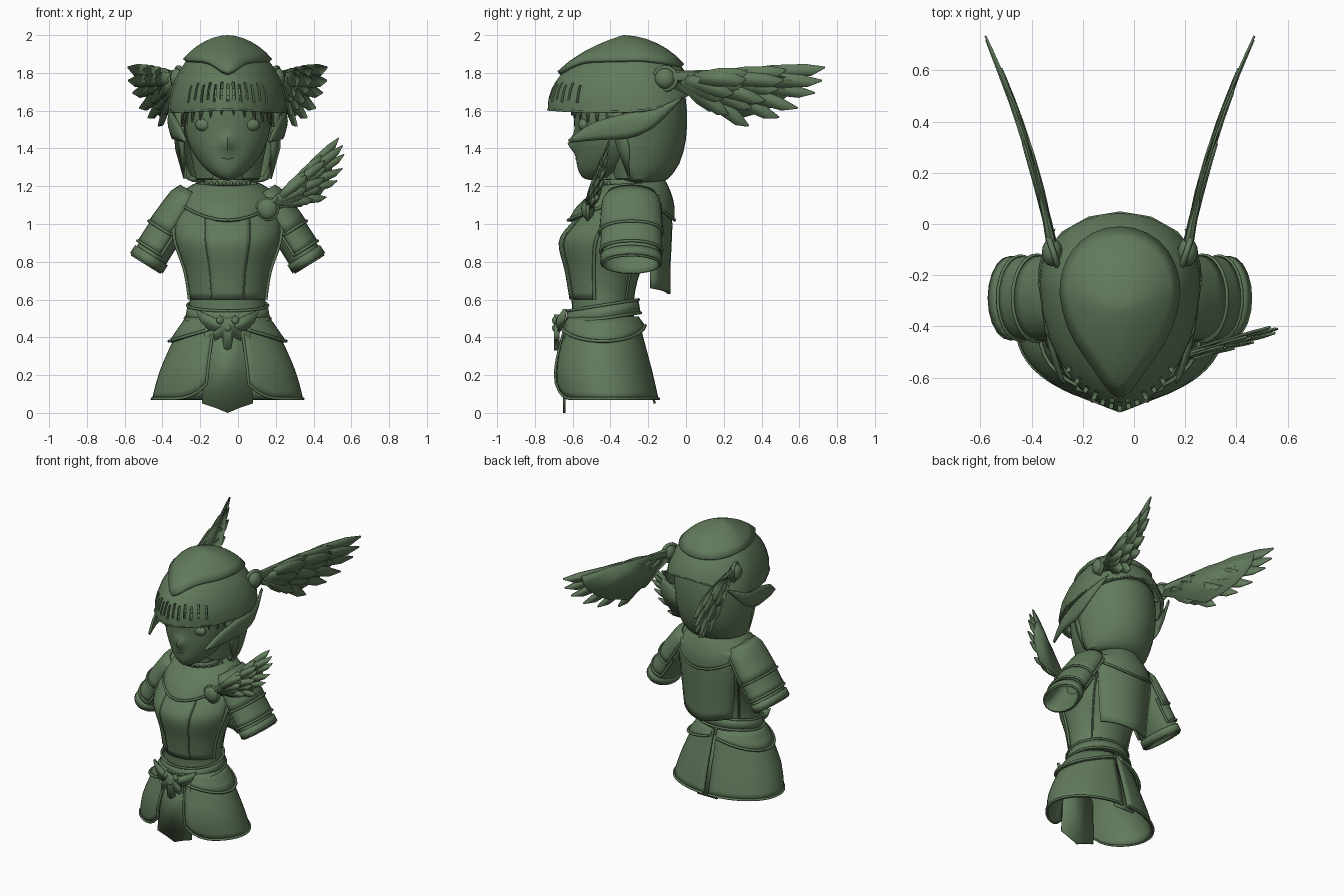
import bpy, bmesh
from math import sin, cos, asin, pi, radians, exp
from mathutils import Vector

if "Cube" in bpy.data.objects:
    bpy.data.objects.remove(bpy.data.objects["Cube"])

CX = -0.055  # the body's plane of symmetry
green = bpy.data.materials.new("moss_green")
green.use_nodes = True
green.diffuse_color = (0.12, 0.195, 0.105, 1)
green.node_tree.nodes["Principled BSDF"].inputs["Base Color"].default_value = green.diffuse_color


def add(name, data, mirror=False, thick=0, offset=-1):
    data.materials.append(green)
    ob = bpy.data.objects.new(name, data)
    bpy.context.collection.objects.link(ob)
    ob.location.x = CX
    if thick:
        m = ob.modifiers.new("thickness", "SOLIDIFY")
        m.thickness, m.offset = thick, offset
    if mirror:
        ob.modifiers.new("mirror", "MIRROR").use_clip = False
    return ob


def to_mesh(name, bm):
    bmesh.ops.remove_doubles(bm, verts=bm.verts, dist=1e-4)
    bmesh.ops.recalc_face_normals(bm, faces=bm.faces)
    me = bpy.data.meshes.new(name)
    bm.to_mesh(me)
    bm.free()
    return me


def surf(name, fn, nu, nv, **kw):
    """Grid surface from fn(u, v), u and v in 0..1."""
    bm = bmesh.new()
    g = [[bm.verts.new(fn(i / nu, j / nv)) for i in range(nu + 1)] for j in range(nv + 1)]
    for j in range(nv):
        for i in range(nu):
            bm.faces.new((g[j][i], g[j][i + 1], g[j + 1][i + 1], g[j + 1][i]))
    return add(name, to_mesh(name, bm), **kw)


def mix(rows, v):
    """Smooth interpolation along a list of rows."""
    n = len(rows) - 1
    k = min(int(v * n + 1e-6), n - 1)
    f = v * n - k
    quad = zip(rows[max(k - 1, 0)], rows[k], rows[k + 1], rows[min(k + 2, n)])
    return [b + f / 2 * (c - a + f * (2 * a - 5 * b + 4 * c - d + f * (3 * (b - c) + d - a))) for a, b, c, d in quad]


def ring(rows, a0=0, a1=360, grow=0, dz=lambda a: 0):
    """Elliptic loft; rows are (z, y centre, x radius, y radius), angle 0 is the front."""
    def fn(u, v):
        z, yc, rx, ry = mix(rows, v)
        a = radians(a0 + (a1 - a0) * u)
        return ((rx + grow) * sin(a), yc - (ry + grow) * cos(a), z + dz(a))
    return fn


def plate(name, pts, thick=0.012, **kw):
    bm = bmesh.new()
    bm.faces.new([bm.verts.new(p) for p in pts])
    return add(name, to_mesh(name, bm), thick=thick, offset=0, **kw)


def tube(name, pts, r=0.009, mirror=True):
    cu = bpy.data.curves.new(name, "CURVE")
    cu.dimensions, cu.bevel_depth, cu.bevel_resolution = "3D", r, 1
    sp = cu.splines.new("POLY")
    sp.points.add(len(pts) - 1)
    for p, q in zip(sp.points, pts):
        p.co = (*q, 1)
    return add(name, cu, mirror)


def ball(name, pos, size, **kw):
    bm = bmesh.new()
    bmesh.ops.create_uvsphere(bm, u_segments=16, v_segments=10, radius=1)
    for v in bm.verts:
        v.co = Vector(pos) + Vector([c * s for c, s in zip(v.co, size)])
    return add(name, to_mesh(name, bm), **kw)


STEPS = [i / 16 for i in range(17)]

# Helmet bowl with pointed, sloping visor
def helmet_at(a, v, grow=1.0):
    front = max(0, cos(a))
    rim = 1.635 - 0.035 * cos(a) - 0.04 * sin(a) ** 2 + (0.03 * cos(a) ** 2 if cos(a) < 0 else 0)
    r = cos(v * pi / 2) ** (1.1 + 0.5 * front) * grow if v < 1 else 0
    s = abs(sin(a)) ** (1.2 if front else 1) * (1 if sin(a) > 0 else -1)
    return Vector((0.315 * r * s, -0.22 - 0.11 * v - (0.51 if front else 0.265) * r * cos(a),
                   rim + (1.982 - rim) * sin(v * pi / 2) + (grow - 1) * 0.4))

helmet = surf("helmet", lambda u, v: helmet_at(2 * pi * u, v), 28, 10, thick=0.02)

# Breathing slots cut through the visor
bm = bmesh.new()
for i in range(-6, 7):
    a = asin((abs(i) * 0.034 / 0.3) ** 0.83) * (1 if i > 0 else -1)
    p = helmet_at(a, 0.16 + 0.02 * (i % 2))
    for v in bmesh.ops.create_cube(bm, size=1)["verts"]:
        x, y, z = v.co
        v.co = p + Vector((x * 0.014 * cos(a) + y * 0.1 * sin(a), x * 0.014 * sin(a) - y * 0.1 * cos(a), z * 0.09))
cutter = add("slot_cutter", to_mesh("slot_cutter", bm))
cutter.hide_render = True
cut = helmet.modifiers.new("slots", "BOOLEAN")
cut.operation, cut.object = "DIFFERENCE", cutter
baked = bpy.data.meshes.new_from_object(helmet.evaluated_get(bpy.context.evaluated_depsgraph_get()))
helmet.modifiers.clear()
helmet.data = baked
bpy.data.objects.remove(cutter)

# Crown plate with a dipped front edge
def crown(u, v):
    a = 2 * pi * u
    v0 = 0.47 - (0.14 * cos(a) ** 10 if cos(a) > 0 else 0.17 * cos(a) ** 2)
    return helmet_at(a, v0 + (1 - v0) * v, 1.045)
surf("crown_plate", crown, 32, 6, thick=0.025)
tube("helmet_rim", [helmet_at(2 * pi * s, 0.01) for s in STEPS], 0.006, False)

# Cheek guards curving in under the visor; rows are (x, y top, z top, y bottom, z bottom)
GUARD = [(0.22, -0.625, 1.445, -0.615, 1.43), (0.25, -0.54, 1.51, -0.55, 1.437), (0.275, -0.455, 1.55, -0.455, 1.445),
         (0.297, -0.3, 1.59, -0.3, 1.455), (0.305, -0.165, 1.61, -0.165, 1.515), (0.26, -0.02, 1.675, -0.03, 1.65)]
def guard(u, v):
    x, yt, zt, yb, zb = mix(GUARD, u)
    return (x + 0.012 * sin(pi * v), yt + (yb - yt) * v, zt + (zb - zt) * v)
surf("cheek_guard", guard, 15, 4, thick=0.012, mirror=True)

# Face with a small nose, and eyes
head = ring([(1.23, -0.49, 0, 0), (1.245, -0.48, 0.05, 0.065), (1.3, -0.43, 0.125, 0.145), (1.4, -0.39, 0.195, 0.195),
             (1.5, -0.37, 0.225, 0.22), (1.6, -0.36, 0.23, 0.235), (1.68, -0.36, 0.21, 0.22)])
def face(u, v):
    x, y, z = head(u, v)
    if y < -0.45:
        y -= 0.04 * exp(-(x / 0.03) ** 2 - ((z - 1.425) / 0.04) ** 2)
    return (x, y, z)
surf("face", face, 48, 24)
ball("eye", (0.125, -0.54, 1.525), (0.047, 0.03, 0.034), mirror=True)
tube("mouth", [(0, -0.584, 1.345), (0.03, -0.58, 1.347)], 0.003)

# Hair: rounded back bob, side locks and fringe
surf("hair_back", ring([(1.22, -0.26, 0.16, 0.1), (1.235, -0.28, 0.215, 0.18), (1.32, -0.29, 0.25, 0.255),
                        (1.45, -0.29, 0.275, 0.29), (1.6, -0.29, 0.285, 0.295), (1.72, -0.29, 0.27, 0.28)], 85, 275),
     20, 10, thick=0.03)
surf("hair_lining", ring([(1.235, -0.27, 0, 0), (1.24, -0.27, 0.17, 0.12), (1.6, -0.28, 0.22, 0.2)]), 16, 4)
for i in range(6):
    a, w = radians(6 + 14 * i), 0.1
    on = lambda t, z: (0.245 * sin(t), -0.36 - 0.245 * cos(t), z)
    plate("fringe_lock", [on(a - w, 1.66), on(a + w, 1.66), on(a + 0.06, 1.61), on(a + 0.03, 1.575 - 0.012 * i)],
          mirror=True)
plate("side_lock", [(0.24, -0.42, 1.62), (0.28, -0.34, 1.62), (0.27, -0.3, 1.4), (0.225, -0.3, 1.24),
                    (0.235, -0.36, 1.4)], 0.02, mirror=True)


# Wings: backing sheet, three feather rows and a leading arm
TIPS = [(0.845, 0.055), (0.83, -0.015), (0.79, -0.08), (0.7, -0.16), (0.6, -0.21), (0.44, -0.255), (0.28, -0.17)]

def wing(name, origin, U, V, N, bend, mirror):
    O, U, V, N = (Vector(q) for q in (origin, U, V, N))
    at = lambda u, v, n=0: O + U * u + V * v + N * n + Vector((bend * u * u, 0, 0))
    sheet = [(0, 0.03), (0.4, 0.055)] + [(u * 0.85, w * 0.85) for u, w in TIPS] + [(0, -0.03)]
    plate(name + "_sheet", [at(*p, -0.004) for p in sheet], 0.008, mirror=mirror)
    for row, reach in enumerate((1, 0.76, 0.52)):
        for i, (tu, tv) in enumerate(TIPS[:7 - row]):
            t = i / 6
            base = Vector((0.34 - 0.24 * t, 0.015 - 0.04 * t)) * reach
            tip = Vector((tu, tv)) * reach
            d = tip - base
            side = Vector((-d.y, d.x)).normalized() * 0.043
            n = 0.009 * row + 0.004 * (i % 2)
            pts = [base + side * 0.6, base + d * 0.45 + side * 0.9, base + d * 0.8 + side * 0.7, tip + side * 0.2, tip,
                   base + d * 0.85 - side * 0.8, base + d * 0.5 - side, base - side * 0.6]
            plate(name + "_feather", [at(p.x, p.y, n) for p in pts], 0.008, mirror=mirror)
    def arm(u, v):
        a, r = 2 * pi * u, 0.036 * (1 - 0.85 * v)
        return at(0.5 * v, 0.005 + 0.04 * v + r * cos(a), 0.01 + r * 0.6 * sin(a))
    surf(name + "_arm", arm, 8, 4, mirror=mirror)

wing("helmet_wing", (0.25, -0.11, 1.77), (0.17, 1, 0), (0, 0, 1), (1, -0.3, 0), 0.185, True)
ball("wing_boss", (0.265, -0.11, 1.77), (0.04, 0.055, 0.055), mirror=True)
tube("wing_boss_ring", [(0.26 + 0.02 * cos(2 * pi * s), -0.11 + 0.06 * cos(2 * pi * s), 1.77 + 0.06 * sin(2 * pi * s))
                        for s in STEPS], 0.012)
wing("shoulder_wing", (0.21, -0.52, 1.08), (0.475, 0.14, 0.41), (-0.41, 0, 0.475), (0, -1, 0), 0, False)
ball("brooch", (0.21, -0.52, 1.08), (0.056, 0.035, 0.056))
tube("brooch_ring", [(0.21 + 0.056 * sin(2 * pi * s), -0.52, 1.08 + 0.056 * cos(2 * pi * s)) for s in STEPS], 0.01, False)

# Torso and neck
BODY = [(0.45, -0.44, 0.22, 0.17), (0.6, -0.44, 0.2, 0.165), (0.75, -0.435, 0.225, 0.195), (0.9, -0.413, 0.278, 0.25),
        (0.99, -0.375, 0.285, 0.235), (1.08, -0.33, 0.27, 0.19), (1.16, -0.31, 0.22, 0.14), (1.2, -0.33, 0.1, 0.09),
        (1.32, -0.36, 0.085, 0.08)]
surf("torso", ring(BODY), 28, 24)

# Breastplate panels with seams
CHEST = BODY[1:6]
surf("breastplate", ring(CHEST, -75, 75, 0.006), 20, 12, thick=0.012)
surf("front_placard", ring(CHEST, -24, 24, 0.012), 8, 12, thick=0.012)
for ang, r in ((24, 0.004), (75, 0.009), (135, 0.006)):
    edge = ring(CHEST, ang, ang, 0.009)
    tube("breastplate_seam", [edge(0, s) for s in STEPS], r)

# Draped collar, back cape and choker
collar = ring([(1.12, -0.285, 0.272, 0.225), (1.16, -0.285, 0.25, 0.222), (1.2, -0.28, 0.2, 0.19),
               (1.215, -0.29, 0.16, 0.16), (1.18, -0.31, 0.12, 0.12)])
def drape(u, v):
    x, y, z = collar(u, v)
    c = cos(2 * pi * u)
    rise = 0.035 * v if c < 0 else -0.02 * v
    fall = max(0, 1 - 1.5 * v) * c * c
    return (x, y - (0.115 * fall if c > 0 else 0), z - 0.1 * fall + rise * c * c)
surf("collar", drape, 28, 12, thick=0.02)
tube("collar_hem", [drape(i / 28, 0) for i in range(29)], 0.008, False)
CAPE = [(1.15, -0.1), (1.0, -0.09), (0.8, -0.1), (0.66, -0.1)]
def cape(u, v):
    z, y = mix(CAPE, v)
    s = 2 * u - 1
    return ((0.23 - 0.05 * v) * s, y - 0.09 * s * s, z - 0.03 * v * (1 - abs(s)))
surf("back_cape", cape, 10, 6, thick=0.018)
surf("choker", ring([(1.2, -0.34, 0.125, 0.12), (1.235, -0.35, 0.125, 0.12)]), 20, 1, thick=0.015)
for i in range(4):
    a = radians(8 + 17 * i)
    ball("choker_stud", (0.13 * sin(a), -0.345 - 0.125 * cos(a), 1.215), (0.009, 0.009, 0.012), mirror=True)

# Sleeves and layered shoulder armour
ARM = [(-0.14, 0, 0), (-0.09, 0.1, 0.05), (0.08, 0.138, 0.08), (0.5, 0.148, 0.09), (1, 0.155, 0.092)]

def sleeve(t0, t1, a0, a1, grow):
    def fn(u, v):
        t = t0 + (t1 - t0) * v
        k = max(j for j in range(4) if ARM[j][0] <= t + 1e-6)
        _, ry, rn = mix(ARM[k:k + 2], (t - ARM[k][0]) / (ARM[k + 1][0] - ARM[k][0]))
        a = radians(a0 + (a1 - a0) * u)
        w = (rn + grow) * cos(a)
        return (0.205 + 0.23 * t + 0.85 * w, -0.29 + (ry + grow) * sin(a), 1.145 - 0.36 * t + 0.53 * w)
    return fn

surf("sleeve", sleeve(-0.14, 1, 0, 360, 0), 20, 10, mirror=True, thick=0.01)
surf("sleeve_cuff", sleeve(0.86, 0.98, 0, 360, 0.01), 20, 1, mirror=True, thick=0.012)
for nm, t0, t1, g, half in (("upper_pauldron", -0.07, 0.52, 0.02, 105), ("lower_pauldron", 0.4, 0.8, 0.012, 115)):
    fn = sleeve(t0, t1, -half, half, g)
    surf(nm, fn, 16, 5, mirror=True, thick=0.014)
    tube(nm + "_trim", [fn(0, s) for s in STEPS] + [fn(s, 1) for s in STEPS] + [fn(1, 1 - s) for s in STEPS], 0.008)

# Belts and hip sash
tilt = lambda a: -0.03 * cos(a)
surf("belt", ring([(0.5, -0.44, 0.225, 0.2), (0.57, -0.44, 0.212, 0.188)], dz=tilt), 28, 1, thick=0.03)
for z, r in ((0.5, 0.226), (0.57, 0.214)):
    e = ring([(z, -0.44, r, r - 0.025)] * 2, dz=tilt)
    tube("belt_edge", [e(i / 28, 0) for i in range(29)], 0.008, False)
def sash(u, v):
    a = radians(10 + 165 * u)
    drop = 0.04 + 0.09 * sin(a)
    return ((0.22 + 0.09 * v) * sin(a), -0.44 - (0.19 + 0.035 * v) * cos(a), 0.51 - drop * v)
surf("hip_sash", sash, 16, 3, mirror=True, thick=0.018)
tube("hip_sash_edge", [sash(s, 1) for s in STEPS], 0.009)

# Skirt plates, rounded at the front corners
SKIRT = [(0.5, -0.44, 0.22, 0.19), (0.39, -0.445, 0.285, 0.222), (0.22, -0.44, 0.36, 0.262), (0.075, -0.415, 0.4, 0.27)]
skirt_ring = ring(SKIRT, 17, 177)
skirt = lambda u, v: skirt_ring(u, v * (1 - 0.2 * max(0, 1 - u / 0.2) ** 2.5))
surf("skirt_plate", skirt, 24, 9, mirror=True, thick=0.016)
tube("skirt_trim", [skirt(0, s) for s in STEPS] + [skirt(i / 24, 1) for i in range(25)], 0.008)

# Hanging cloths at the front and back
plate("front_cloth", [(-0.12, -0.64, 0.48), (0.12, -0.64, 0.48), (0.135, -0.645, 0.05), (0.06, -0.645, 0.025),
                      (0, -0.645, 0), (-0.06, -0.645, 0.025), (-0.135, -0.645, 0.05)])
plate("back_cloth", [(-0.06, -0.29, 0.48), (0.06, -0.29, 0.48), (0.08, -0.165, 0.05), (-0.08, -0.165, 0.05)])

# Winged buckle
plate("buckle_wing", [(0, -0.68, 0.5), (0.06, -0.675, 0.5), (0.17, -0.64, 0.55), (0.14, -0.65, 0.48),
                      (0.1, -0.67, 0.44), (0, -0.68, 0.42)], 0.02, mirror=True)
plate("buckle_cross", [(0, -0.685, 0.33), (0.02, -0.685, 0.34), (0.03, -0.685, 0.4), (0.07, -0.685, 0.38),
                       (0.075, -0.685, 0.43), (0.035, -0.685, 0.46), (0.045, -0.685, 0.52), (0, -0.685, 0.5)],
      0.03, mirror=True)
for x, z in ((0, 0.45), (0.04, 0.49)):
    ball("buckle_stud", (x, -0.695, z), (0.02, 0.014, 0.02), mirror=x > 0)

# Smooth shading with sharp creases
bpy.ops.object.select_all(action="DESELECT")
for ob in bpy.context.collection.objects:
    if ob.type == "MESH":
        ob.select_set(True)
        bpy.context.view_layer.objects.active = ob
bpy.ops.object.shade_smooth_by_angle(angle=radians(35))
